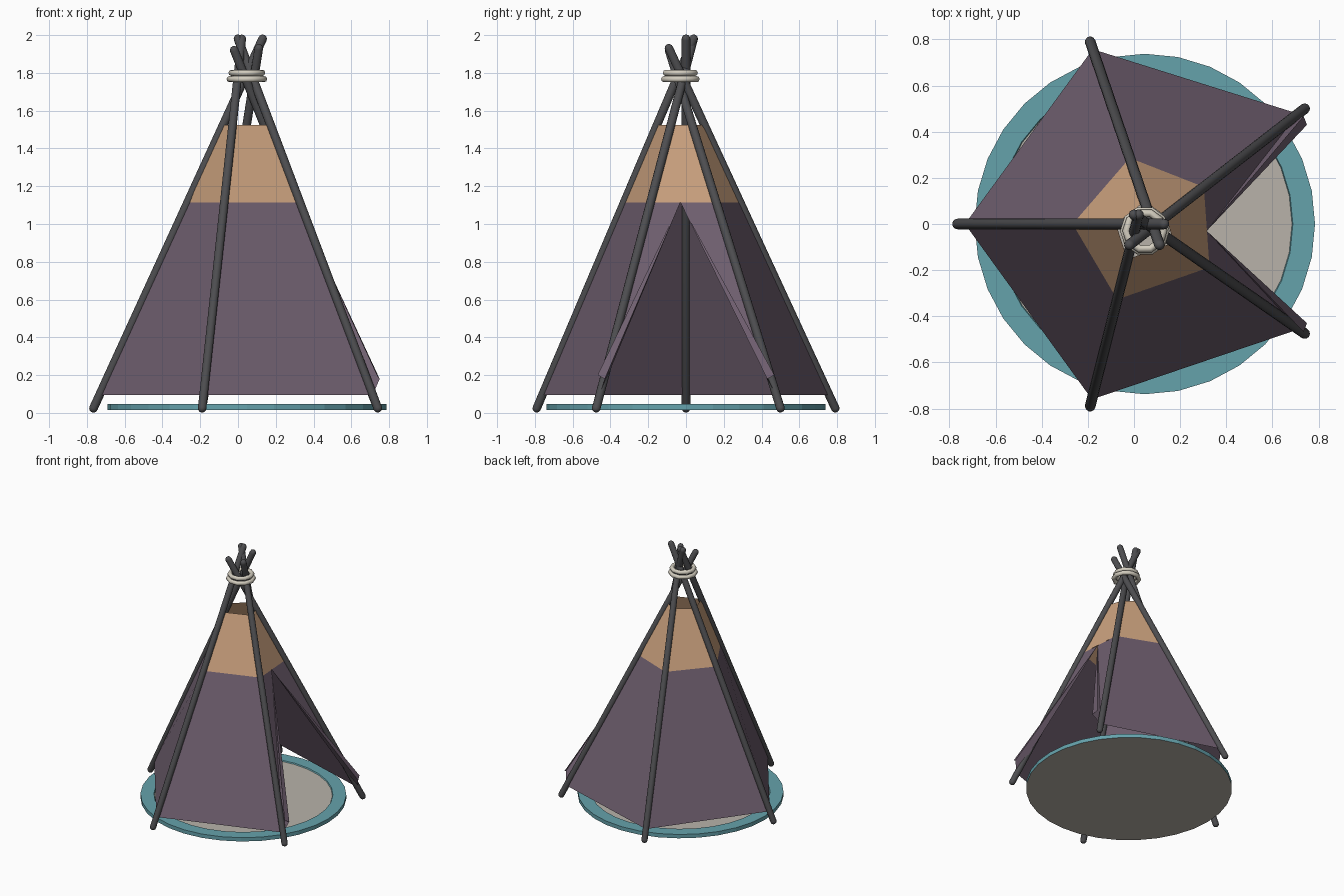
import bpy, bmesh, math
from mathutils import Vector

if "Cube" in bpy.data.objects:
    bpy.data.objects.remove(bpy.data.objects["Cube"])


def material(name, rgb):
    m = bpy.data.materials.new(name)
    m.diffuse_color = (*rgb, 1)
    m.use_nodes = True
    m.node_tree.nodes["Principled BSDF"].inputs["Base Color"].default_value = m.diffuse_color
    return m


PURPLE = material("purple_cloth", (0.16, 0.115, 0.16))
ORANGE = material("tan_cloth", (0.60, 0.36, 0.21))
TEAL = material("teal_trim", (0.13, 0.36, 0.41))
DARK = material("dark_wood", (0.075, 0.075, 0.08))
ROPE = material("rope", (0.65, 0.61, 0.52))
BEIGE = material("mat_cloth", (0.48, 0.45, 0.40))


def make(name, verts, faces, mats, smooth=False, indices=None):
    me = bpy.data.meshes.new(name)
    me.from_pydata(verts, [], faces)
    ob = bpy.data.objects.new(name, me)
    bpy.context.collection.objects.link(ob)
    for m in mats:
        me.materials.append(m)
    for i, p in enumerate(me.polygons):
        p.use_smooth = smooth
        if indices:
            p.material_index = indices[i]
    return ob


def lathe(name, profile, sides, mats, base, axis, smooth=False, bands=None):
    """Revolve (radius, height) points around an axis; both ends are capped."""
    rot = axis.to_track_quat('Z', 'Y')
    verts, faces, idx = [], [], []
    for r, h in profile:
        for k in range(sides):
            a = 2 * math.pi * k / sides
            verts.append(base + rot @ Vector((r * math.cos(a), r * math.sin(a), h)))
    for j in range(len(profile) - 1):
        for k in range(sides):
            n = (k + 1) % sides
            faces.append((j * sides + k, j * sides + n, (j + 1) * sides + n, (j + 1) * sides + k))
            idx.append(bands[j] if bands else 0)
    faces.append(tuple(reversed(range(sides))))
    faces.append(tuple(range((len(profile) - 1) * sides, len(profile) * sides)))
    idx += [0, 0]
    return make(name, verts, faces, mats, smooth, idx)


# Poles: foot and crossing tip of each, counter-clockwise from above
POLES = [(Vector(a), Vector(b)) for a, b in [
    ((0.74, 0.50, 0.025), (-0.02, -0.09, 1.92)),
    ((-0.19, 0.79, 0.025), (0.11, -0.09, 1.93)),
    ((-0.765, 0.0, 0.025), (0.13, 0.0, 1.98)),
    ((-0.19, -0.79, 0.025), (0.02, 0.04, 1.98)),
    ((0.74, -0.475, 0.025), (0.0, 0.04, 1.98))]]
R = 0.023
for i, (foot, tip) in enumerate(POLES):
    d = tip - foot
    L = d.length
    cap = [(R * math.sin(t), R * math.cos(t)) for t in (0.2, 0.65, 1.1, math.pi / 2)]
    prof = [(r, -h) for r, h in cap] + [(r, L + h) for r, h in reversed(cap)]
    lathe(f"pole_{i + 1}", prof, 12, [DARK], foot, d, smooth=True)


def at(i, z):
    """Point on a pole axis at height z."""
    a, b = POLES[i % 5]
    return a.lerp(b, (z - a.z) / (b.z - a.z))


# Cloth cover: lower walls, leaving the doorway side open
LOW, MID, TOP = 0.095, 1.115, 1.525
verts = [at(i, LOW) for i in range(5)] + [at(i, MID) for i in range(5)]
faces = [(i, i + 1, i + 6, i + 5) for i in range(4)]
make("cover_walls", verts, faces, [PURPLE])

# Upper band of the cover
verts = [at(i, MID) for i in range(5)] + [at(i, TOP) for i in range(5)]
faces = [(i, (i + 1) % 5, (i + 1) % 5 + 5, i + 5) for i in range(5)]
make("cover_top_band", verts, faces, [ORANGE])

# Door flaps folded back around the two doorway poles
apex = (at(0, MID) + at(4, MID)) / 2
apex.y = -0.03
for name, i, s in (("left_door_flap", 4, -1), ("right_door_flap", 0, 1)):
    inner = Vector((0.75, s * 0.43, 0.18))
    outer = Vector((0.735, s * 0.468, 0.20))
    vs = [apex, at(i, MID), at(i, LOW), inner, outer]
    fs = [(0, 1, 2), (0, 2, 3), (0, 3, 4)]
    if s > 0:
        fs = [f[::-1] for f in fs]
    make(name, vs, fs, [PURPLE])

# Rope rings around the crossing
for name, z, big in (("lower_rope_ring", 1.767, 0.091), ("upper_rope_ring", 1.80, 0.081)):
    bpy.ops.mesh.primitive_torus_add(location=(0.047, -0.03, z), major_radius=big,
                                     minor_radius=0.0165, major_segments=10, minor_segments=8)
    ob = bpy.context.object
    ob.name = name
    ob.data.materials.append(ROPE)
    bpy.ops.object.shade_smooth_by_angle(angle=math.radians(50))

# Floor mat with a raised teal border
lathe("floor_mat", [(0.738, 0.016), (0.738, 0.046), (0.642, 0.046), (0.638, 0.038)], 32,
      [BEIGE, TEAL], Vector((0.047, 0, 0)), Vector((0, 0, 1)), bands=[1, 1, 1])
